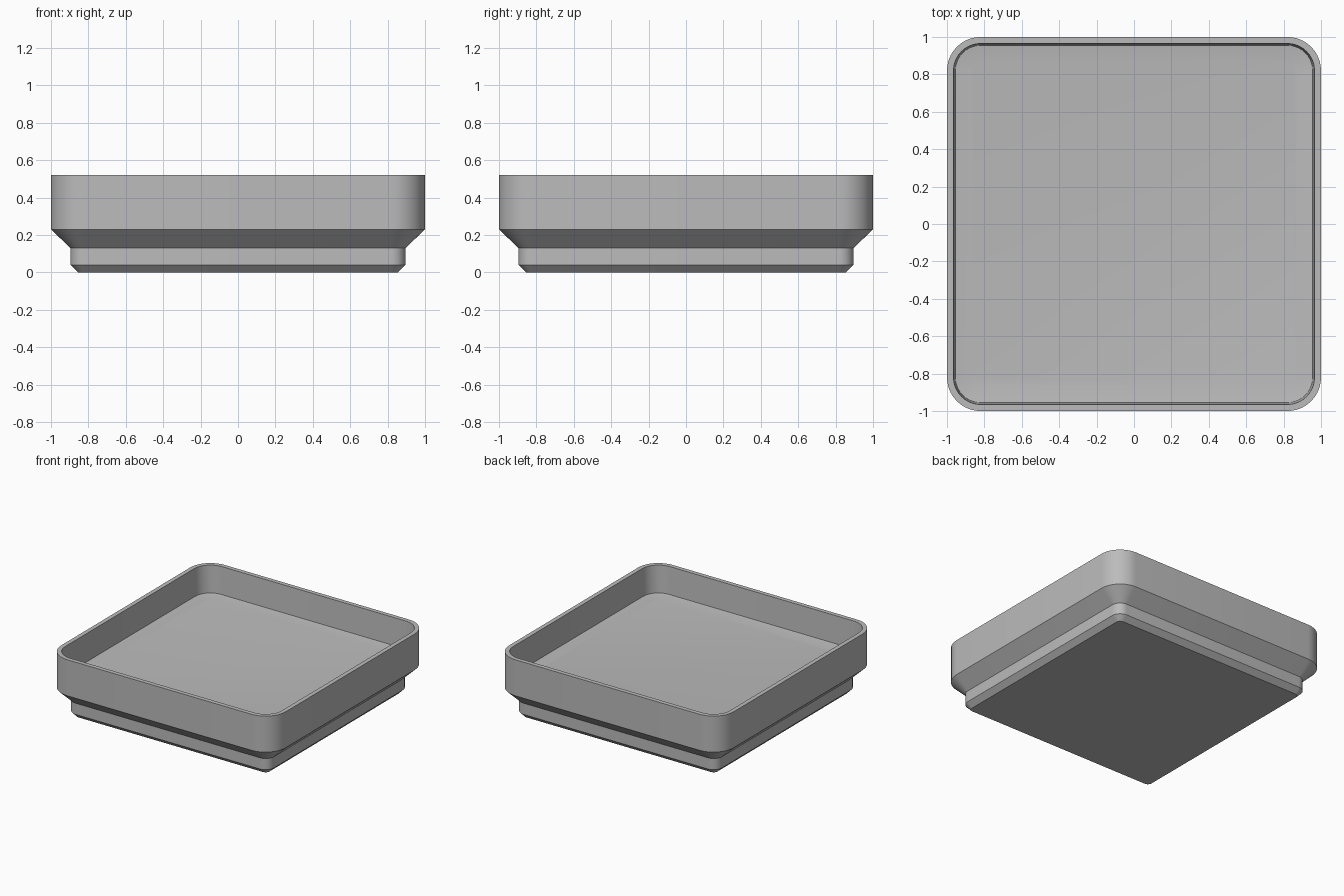
import bpy, bmesh, math

cube = bpy.data.objects.get("Cube")
if cube:
    bpy.data.objects.remove(cube, do_unlink=True)

grey = bpy.data.materials.new("plain grey")
grey.use_nodes = True
colour = (0.5, 0.5, 0.5, 1)
grey.diffuse_color = colour
grey.node_tree.nodes["Principled BSDF"].inputs["Base Color"].default_value = colour

CORNER = 0.82   # shared centre of the corner arcs, so every loop is concentric
STEPS = 10      # segments per corner


def rounded_loop(bm, half, z):
    """Ring of vertices around a rounded square of the given half width."""
    radius = half - CORNER
    ring = []
    for quarter, (sx, sy) in enumerate([(1, 1), (-1, 1), (-1, -1), (1, -1)]):
        for i in range(STEPS + 1):
            a = (quarter + i / STEPS) * math.pi / 2
            ring.append(bm.verts.new((sx * CORNER + radius * math.cos(a),
                                      sy * CORNER + radius * math.sin(a), z)))
    return ring


# Section from the underside, up the stepped foot and wall, over the rim, down to the floor
section = [
    (0.855, 0.0), (0.895, 0.04), (0.895, 0.13), (1.0, 0.23), (1.0, 0.52),
    (0.965, 0.52), (0.955, 0.30), (0.87, 0.29),
]

bm = bmesh.new()
loops = [rounded_loop(bm, half, z) for half, z in section]
for low, high in zip(loops, loops[1:]):
    for i in range(len(low)):
        j = (i + 1) % len(low)
        bm.faces.new((low[i], low[j], high[j], high[i]))
bm.faces.new(loops[0][::-1])   # underside
bm.faces.new(loops[-1])        # tray floor
bm.normal_update()

mesh = bpy.data.meshes.new("tray")
bm.to_mesh(mesh)
bm.free()
mesh.materials.append(grey)
tray = bpy.data.objects.new("tray", mesh)
bpy.context.collection.objects.link(tray)

# Smooth corners, crisp steps
bpy.context.view_layer.objects.active = tray
tray.select_set(True)
bpy.ops.object.shade_smooth_by_angle(angle=math.radians(30))
